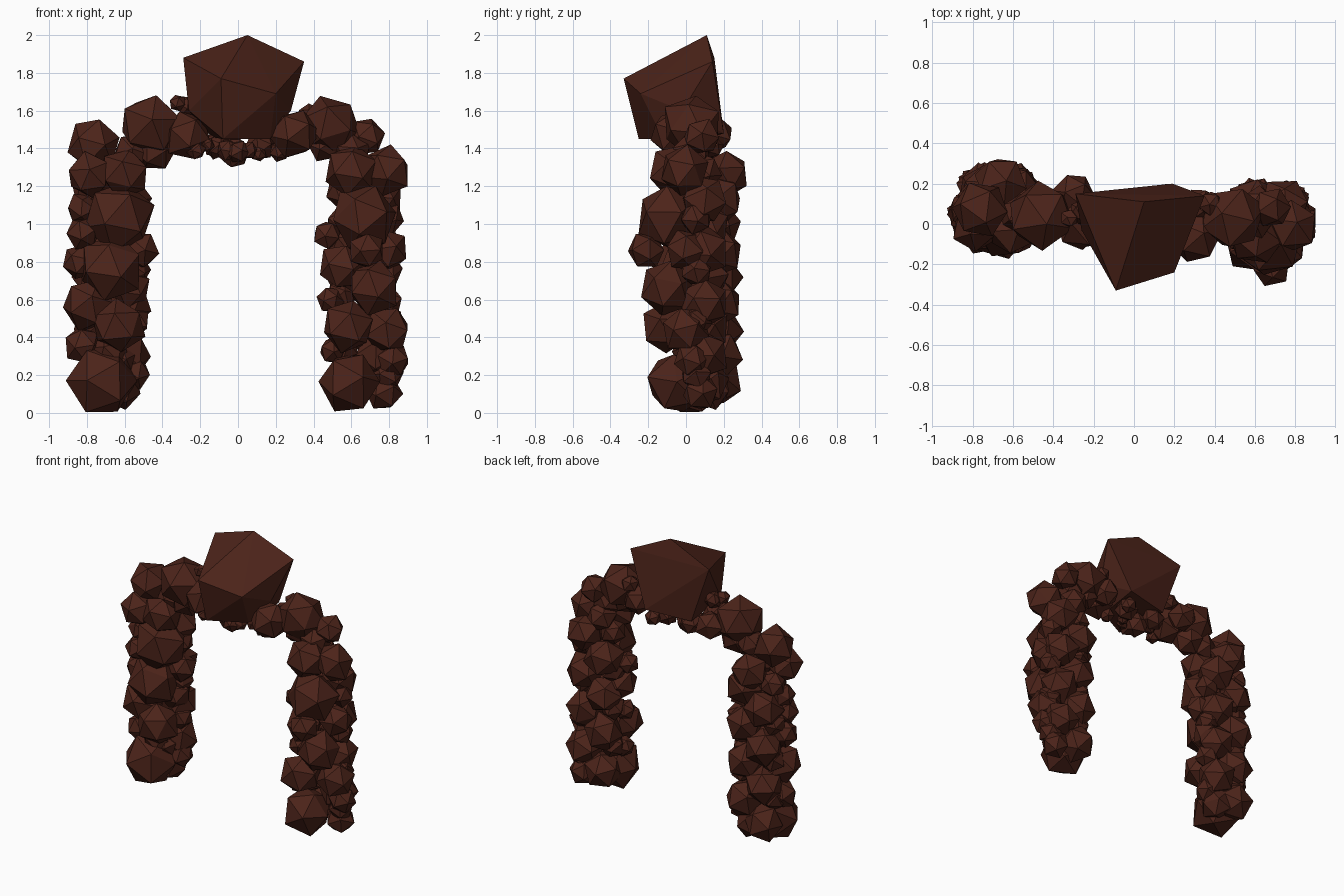
import bpy, bmesh, random
from math import pi
from mathutils import Vector, Euler

random.seed(11)
mat = bpy.data.materials.new("dark_brown_rock")
mat.diffuse_color = (0.072, 0.017, 0.010, 1)


def finish(name, bm):
    bmesh.ops.recalc_face_normals(bm, faces=bm.faces)
    me = bpy.data.meshes.new(name)
    bm.to_mesh(me)
    bm.free()
    me.materials.append(mat)
    ob = bpy.data.objects.new(name, me)
    bpy.context.collection.objects.link(ob)
    return ob


def add_stone(bm, x, y, z, r):
    """Randomly turned, slightly uneven 20-sided rock."""
    rot = Euler([random.uniform(0, 2 * pi) for _ in range(3)]).to_matrix().to_4x4()
    new = bmesh.ops.create_icosphere(bm, subdivisions=1, radius=r * 1.05, matrix=rot)["verts"]
    for v in new:
        v.co = v.co * random.uniform(0.93, 1.06) + Vector((x, y, z))
        v.co.z = max(v.co.z, 0.0)


def stone_group(name, stones):
    bm = bmesh.new()
    for s in stones:
        add_stone(bm, *s)
    return finish(name, bm)


# Pillar stones: x, y, z, radius
left = [(-.76, .07, 1.42, .14), (-.79, -.02, 1.26, .12), (-.60, -.02, 1.27, .13),
        (-.66, .21, 1.26, .125), (-.63, .01, 1.04, .19), (-.83, .06, 1.08, .08),
        (-.82, .03, .95, .09), (-.67, .0, .77, .17), (-.84, .06, .80, .09),
        (-.52, .09, .86, .10), (-.58, .10, .66, .11), (-.79, .03, .57, .135),
        (-.63, -.02, .46, .14), (-.82, .06, .36, .10), (-.68, .04, .32, .10),
        (-.72, .03, .17, .185), (-.62, .13, .13, .11), (-.62, .07, .28, .08)]
right = [(.68, .08, 1.46, .10), (.785, -.01, 1.28, .13), (.60, -.06, 1.28, .14),
         (.66, -.09, 1.04, .17), (.47, .0, .94, .075), (.68, -.21, .86, .095),
         (.55, -.02, .77, .125), (.79, .0, .86, .11), (.72, -.10, .66, .14),
         (.49, .0, .60, .07), (.58, -.10, .46, .135), (.79, .0, .44, .125),
         (.50, .0, .33, .07), (.59, -.04, .165, .165), (.82, .03, .28, .09),
         (.77, .08, .11, .095), (.62, .09, 1.28, .10)]

# Rear stones closing the backs of both pillars
for side, y, stones in ((-1, .165, left), (1, .095, right)):
    for i in range(8):
        z = .17 + i * .137
        stones.append((side * .67 + (.075 if i % 2 else -.075), y, z, .13))
        stones.append((side * .67 + (-.12 if i % 2 else .12), y - .04, z + .04, .085))

stone_group("left_pillar_stones", left)
stone_group("right_pillar_stones", right)

# Shoulder stones curving in to the keystone
stone_group("left_shoulder_stones", [
    (-.465, .045, 1.52, .165), (-.44, .05, 1.39, .11), (-.56, .05, 1.38, .10),
    (-.27, .0, 1.47, .13), (-.30, .15, 1.48, .10), (-.32, .03, 1.64, .045),
    (-.26, .06, 1.62, .06)])
stone_group("right_shoulder_stones", [
    (.485, .03, 1.52, .16), (.46, .03, 1.42, .09), (.60, .03, 1.38, .10),
    (.30, -.06, 1.48, .13), (.33, .08, 1.47, .10), (.38, .10, 1.58, .06)])

# Rubble wedged beneath the keystone
rubble = [(-.22 + .055 * i, random.uniform(-.08, .14), 1.40 + random.uniform(-.03, .02),
           random.uniform(.04, .065)) for i in range(9)]
rubble += [(-.02, .0, 1.38, .085), (-.10, .08, 1.42, .08), (.12, .06, 1.42, .08)]
stone_group("crown_rubble", rubble)

# Keystone: large faceted block
bm = bmesh.new()
for p in [(.05, .11, 2.0), (-.09, -.33, 1.77), (-.29, .15, 1.88), (.35, .14, 1.86),
          (.20, -.24, 1.69), (.28, -.02, 1.60), (-.26, -.03, 1.60), (-.08, -.25, 1.45),
          (.17, -.12, 1.45), (-.14, .14, 1.46), (.19, .20, 1.48)]:
    bm.verts.new(p)
bmesh.ops.convex_hull(bm, input=bm.verts)
loose = [v for v in bm.verts if not v.link_faces]
bmesh.ops.delete(bm, geom=loose, context='VERTS')
finish("keystone", bm)
